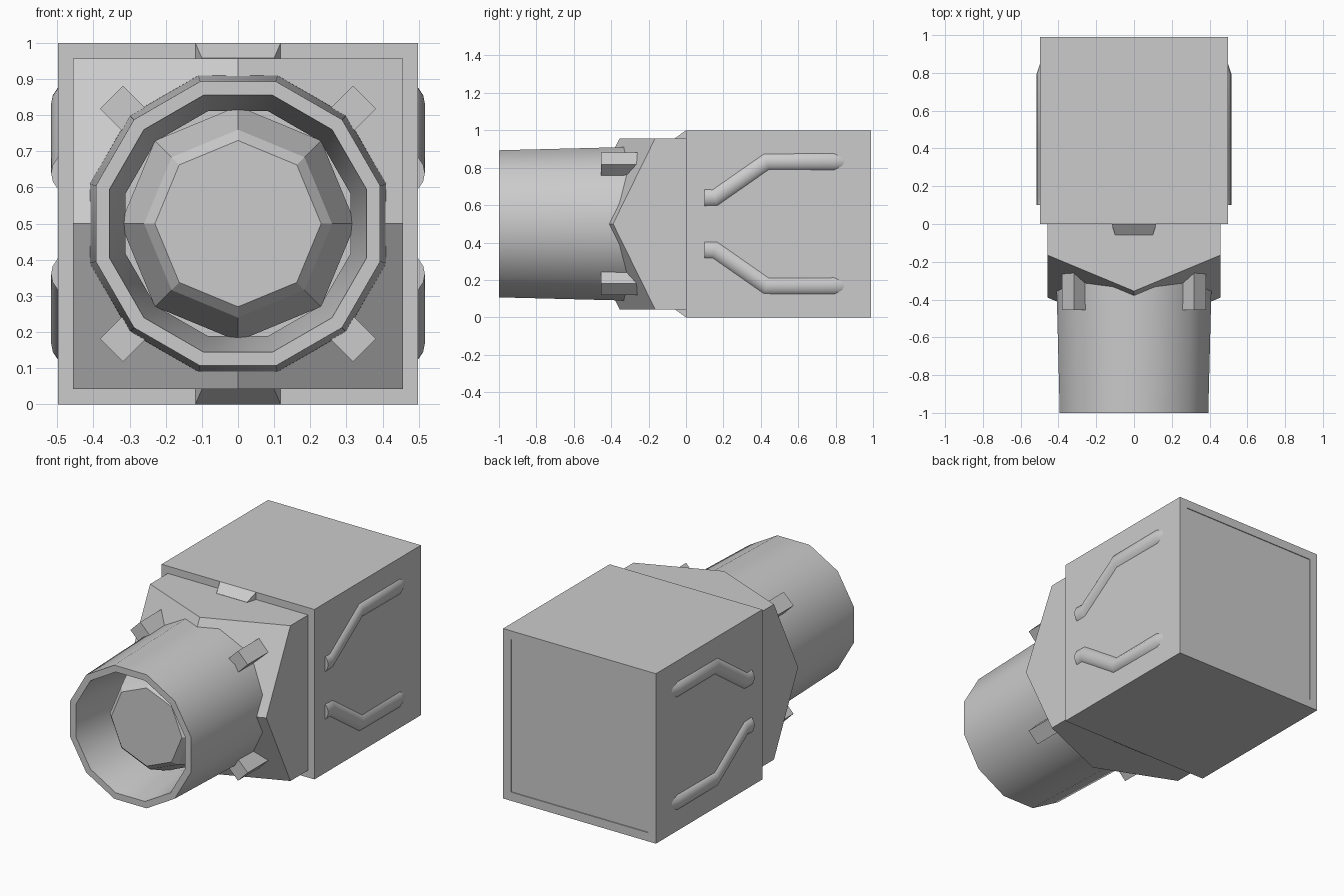
import bpy
import bmesh
from math import pi, cos, sin, radians
from mathutils import Matrix, Vector

MID = 0.5  # height of the long axis

cube = bpy.data.objects.get("Cube")
if cube:
    bpy.data.objects.remove(cube, do_unlink=True)

grey = bpy.data.materials.new("plain_grey")
grey.use_nodes = True
colour = (0.6, 0.6, 0.6, 1)
grey.diffuse_color = colour
grey.node_tree.nodes["Principled BSDF"].inputs["Base Color"].default_value = colour


def finish(name, bm, smooth=None):
    bmesh.ops.recalc_face_normals(bm, faces=bm.faces)
    mesh = bpy.data.meshes.new(name)
    bm.to_mesh(mesh)
    bm.free()
    mesh.materials.append(grey)
    obj = bpy.data.objects.new(name, mesh)
    bpy.context.collection.objects.link(obj)
    if smooth:
        bpy.ops.object.select_all(action='DESELECT')
        obj.select_set(True)
        bpy.context.view_layer.objects.active = obj
        bpy.ops.object.shade_smooth_by_angle(angle=radians(smooth))
    return obj


def hull(name, points):
    bm = bmesh.new()
    for p in points:
        bm.verts.new(p)
    bmesh.ops.convex_hull(bm, input=bm.verts)
    bmesh.ops.dissolve_limit(bm, angle_limit=0.01, verts=bm.verts, edges=bm.edges)
    return finish(name, bm)


def box_mesh(centre, size):
    bm = bmesh.new()
    matrix = Matrix.Translation(centre) @ Matrix.Diagonal((*size, 1))
    bmesh.ops.create_cube(bm, size=1, matrix=matrix)
    return bm


def lathe(name, profile, sides, turn, smooth=None):
    """Turn (radius, y) pairs round the long axis and cap both ends."""
    bm = bmesh.new()
    rings = []
    for r, y in profile:
        angles = [turn + 2 * pi * i / sides for i in range(sides)]
        rings.append([bm.verts.new((r * cos(a), y, MID + r * sin(a))) for a in angles])
    for a, b in zip(rings, rings[1:]):
        for i in range(sides):
            j = (i + 1) % sides
            bm.faces.new((a[i], a[j], b[j], b[i]))
    bm.faces.new(rings[0])
    bm.faces.new(rings[-1])
    return finish(name, bm, smooth)


# Main housing with a framed rear panel
bm = box_mesh((0, 0.495, MID), (0.995, 0.99, 1))
rear = [f for f in bm.faces if f.calc_center_median().y > 0.9]
bmesh.ops.inset_region(bm, faces=rear, thickness=0.072)
bmesh.ops.inset_region(bm, faces=rear, thickness=0.001, depth=-0.004)
finish("housing", bm)

# Square collar with a shallow four-sided point
half = 0.457
steps = (-half, 0, half)
collar = [(x, -0.58 + 0.416 * abs(x) + 0.492 * abs(z), MID + z)
          for x in steps for z in steps]
collar += [(x, 0.03, MID + z) for x in (-half, half) for z in (-half, half)]
hull("collar", collar)

# Hollow barrel, lens inside it
lathe("barrel", [(0.425, -0.27), (0.424, -0.35), (0.407, -1), (0.368, -1),
                 (0.322, -0.66), (0.322, -0.6)], 12, pi / 12, smooth=35)
lathe("lens", [(0.23, -0.85), (0.26, -0.82), (0.325, -0.67), (0.325, -0.59)], 8, 0)

# Four lugs set diagonally round the barrel
for k in range(4):
    bm = box_mesh((0.43, -0.345, 0), (0.13, 0.22, 0.09))
    turn = Matrix.Rotation(pi / 4 + k * pi / 2, 4, 'Y')
    bmesh.ops.transform(bm, matrix=Matrix.Translation((0, 0, MID)) @ turn, verts=bm.verts)
    finish(f"lug_{k + 1}", bm)

# Wedge tabs above and below the collar
for name, s in (("top_tab", 1), ("bottom_tab", -1)):
    inner, outer = MID + s * 0.45, MID + s * 0.5
    edge = MID + s * 0.458
    hull(name, [(x * w, y, z) for x in (-1, 1)
                for w, y, z in ((0.118, 0, outer), (0.1, -0.058, edge),
                                (0.1, -0.058, inner), (0.118, 0, inner))])

# Half-sunk pipes, two on each side
path = [(0, 0.1, 0.14), (0, 0.155, 0.14), (0, 0.43, 0.332),
        (0, 0.79, 0.332), (-0.022, 0.855, 0.332)]
for side, sx in (("left", 1), ("right", -1)):
    for level, sz in (("upper", 1), ("lower", -1)):
        bm = bmesh.new()
        rings = []
        for i, point in enumerate(path):
            # Mitre each ring between its two neighbouring runs
            here = Vector(point)
            before = here - Vector(path[max(i - 1, 0)])
            after = Vector(path[min(i + 1, len(path) - 1)]) - here
            run = before.normalized() + after.normalized()
            across = Vector((0, -run.z, run.y)).normalized()
            ring = []
            for k in range(16):
                a = 2 * pi * k / 16
                p = here + across * 0.06 * sin(a)
                p.x += 0.457 + 0.06 * cos(a)
                ring.append(bm.verts.new((sx * p.x, p.y, MID + sz * p.z)))
            rings.append(ring)
        for a, b in zip(rings, rings[1:]):
            for k in range(16):
                j = (k + 1) % 16
                bm.faces.new((a[k], a[j], b[j], b[k]))
        bm.faces.new(rings[0])
        bm.faces.new(rings[-1])
        finish(f"{side}_{level}_pipe", bm, smooth=50)
